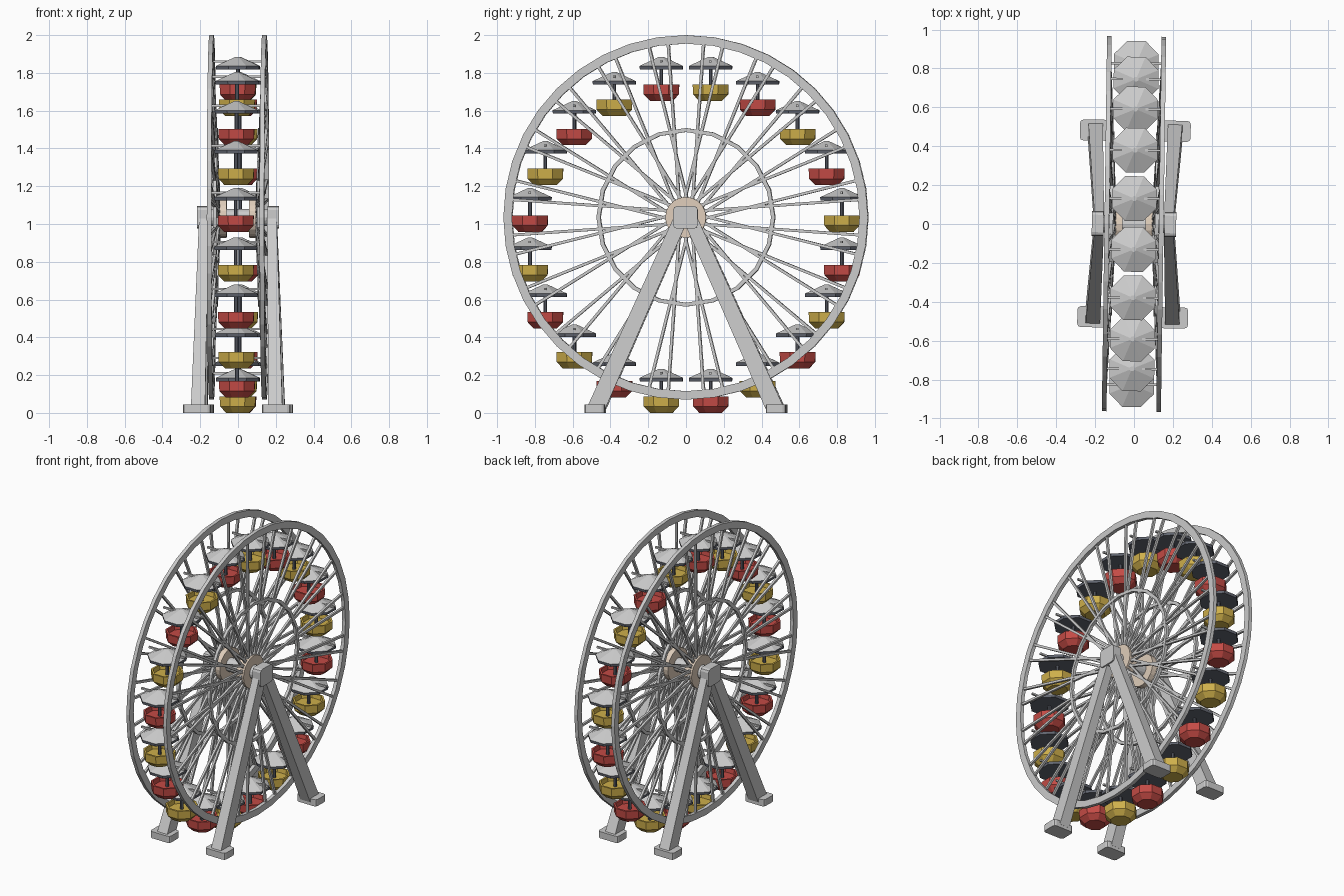
import bpy, bmesh
from math import sin, cos, pi, radians
from mathutils import Vector, Matrix

if "Cube" in bpy.data.objects:
    bpy.data.objects.remove(bpy.data.objects["Cube"])

HUB_Z, RIM_R, RIM_X = 1.035, 0.965, 0.14
PIVOT_R, CARS = 0.836, 20
HUB_X = 0.10
TURN = Matrix.Rotation(radians(-0.8), 4, 'Z')


def material(name, rgb):
    m = bpy.data.materials.new(name)
    m.diffuse_color = (*rgb, 1)
    m.use_nodes = True
    m.node_tree.nodes["Principled BSDF"].inputs["Base Color"].default_value = m.diffuse_color
    return m


RED = material("red", (0.55, 0.07, 0.06))
YELLOW = material("yellow", (0.62, 0.43, 0.07))
SLATE = material("slate", (0.12, 0.13, 0.16))
BEIGE = material("beige", (0.75, 0.62, 0.50))


def finish(name, bm, mat=None):
    bmesh.ops.recalc_face_normals(bm, faces=bm.faces)
    bm.transform(TURN)
    me = bpy.data.meshes.new(name)
    bm.to_mesh(me)
    bm.free()
    ob = bpy.data.objects.new(name, me)
    bpy.context.collection.objects.link(ob)
    if mat:
        me.materials.append(mat)
    return ob


def on_wheel(x, r, a):
    """Point on the wheel, angle measured from the top."""
    return Vector((x, r * sin(a), HUB_Z + r * cos(a)))


def loft(bm, rings, closed=False):
    rows = [[bm.verts.new(p) for p in ring] for ring in rings]
    n = len(rows[0])
    pairs = list(zip(rows, rows[1:])) + ([(rows[-1], rows[0])] if closed else [])
    for a, b in pairs:
        for i in range(n):
            j = (i + 1) % n
            bm.faces.new((a[i], a[j], b[j], b[i]))
    if not closed:
        bm.faces.new(rows[0])
        bm.faces.new(rows[-1])


def hoop(name, x, r0, r1, width, sides):
    bm = bmesh.new()
    rings = []
    for i in range(sides):
        a = 2 * pi * i / sides
        rings.append([on_wheel(x + d * width / 2, r, a)
                      for d, r in ((-1, r0), (1, r0), (1, r1), (-1, r1))])
    loft(bm, rings, closed=True)
    finish(name, bm)


def bar(bm, p, q, w):
    d = (q - p).normalized()
    u = Vector((1, 0, 0)) - d * d.x
    if u.length < 0.1:
        u = Vector((0, 1, 0))
    u.normalize()
    v = d.cross(u)
    loft(bm, [[c + (u * s + v * t) * w / 2
               for s, t in ((-1, -1), (1, -1), (1, 1), (-1, 1))] for c in (p, q)])


def octagon_lathe(bm, centre, profile):
    """Eight-sided turned shape with flats facing the axes."""
    rings = []
    for half, z in profile:
        r = half / cos(pi / 8)
        rings.append([centre + Vector((r * cos(pi / 8 + k * pi / 4),
                                       r * sin(pi / 8 + k * pi / 4), z))
                      for k in range(8)])
    loft(bm, rings)


def disc(name, x0, x1, r, sides, mat=None):
    bm = bmesh.new()
    loft(bm, [[on_wheel(x, r, 2 * pi * i / sides) for i in range(sides)] for x in (x0, x1)])
    finish(name, bm, mat)


def chamfer_box(name, centre, size, axis, c):
    """Box with its four edges along one axis chamfered."""
    bm = bmesh.new()
    bmesh.ops.create_cube(bm, size=1)
    bmesh.ops.scale(bm, vec=size, verts=bm.verts)
    edges = [e for e in bm.edges
             if abs((e.verts[0].co - e.verts[1].co).normalized()[axis]) > 0.9]
    bmesh.ops.bevel(bm, geom=edges, offset=c, segments=2, profile=0.5, affect='EDGES')
    bmesh.ops.translate(bm, vec=centre, verts=bm.verts)
    finish(name, bm)


step = 2 * pi / CARS
for s, side in ((-1, "left"), (1, "right")):
    # rims
    hoop(side + "_outer_rim", s * RIM_X, RIM_R - 0.045, RIM_R, 0.024, 40)
    hoop(side + "_inner_ring", s * 0.117, 0.452, 0.473, 0.02, 20)

    # paired spokes crossing near the hub
    bm = bmesh.new()
    for i in range(CARS):
        a = (i + 0.5) * step
        for t in (-1, 1):
            bar(bm, on_wheel(s * HUB_X, 0.09, a - t * radians(14)),
                on_wheel(s * RIM_X, RIM_R - 0.03, a + t * radians(3.2)), 0.015)
    finish(side + "_spokes", bm)

    # hub disc and bearing block
    disc(side + "_hub_disc", s * 0.06, s * 0.12, 0.108, 20, BEIGE)
    chamfer_box(side + "_bearing_block", (s * 0.187, 0, HUB_Z), (0.06, 0.13, 0.12), 0, 0.02)

    # legs and feet
    for t, end in ((-1, "front"), (1, "back")):
        bm = bmesh.new()
        rings = []
        for x, y, z, wx, wy in ((0.205, 0.475, 0.02, 0.075, 0.10),
                                (0.18, 0.02, 1.04, 0.05, 0.08)):
            rings.append([Vector((s * x + i * wx / 2, t * y + j * wy / 2, z))
                          for i, j in ((-1, -1), (1, -1), (1, 1), (-1, 1))])
        loft(bm, rings)
        finish(f"{side}_{end}_leg", bm)
        chamfer_box(f"{side}_{end}_foot", (s * 0.21, t * 0.48, 0.0225),
                    (0.15, 0.108, 0.045), 2, 0.018)

disc("axle", -0.19, 0.19, 0.045, 16)

# hanging cars with alternating colours
for i in range(CARS):
    a = (i + 0.5) * step
    p = on_wheel(0, PIVOT_R, a)

    bm = bmesh.new()
    octagon_lathe(bm, p, [(0.06, -0.209), (0.093, -0.175), (0.095, -0.122),
                          (0.083, -0.122), (0.078, -0.15)])
    finish(f"car_tub_{i}", bm, YELLOW if i % 2 == 0 else RED)

    bm = bmesh.new()
    octagon_lathe(bm, p, [(0.01, -0.16), (0.01, -0.03)])
    octagon_lathe(bm, p, [(0.113, -0.042), (0.115, -0.024)])
    finish(f"car_pole_and_eave_{i}", bm, SLATE)

    bm = bmesh.new()
    octagon_lathe(bm, p, [(0.115, -0.024), (0.012, 0.024)])
    finish(f"car_roof_{i}", bm)

    # pivot pin between the two rims
    bm = bmesh.new()
    bar(bm, p + Vector((-0.137, 0, 0)), p + Vector((0.137, 0, 0)), 0.012)
    finish(f"car_pivot_{i}", bm)
